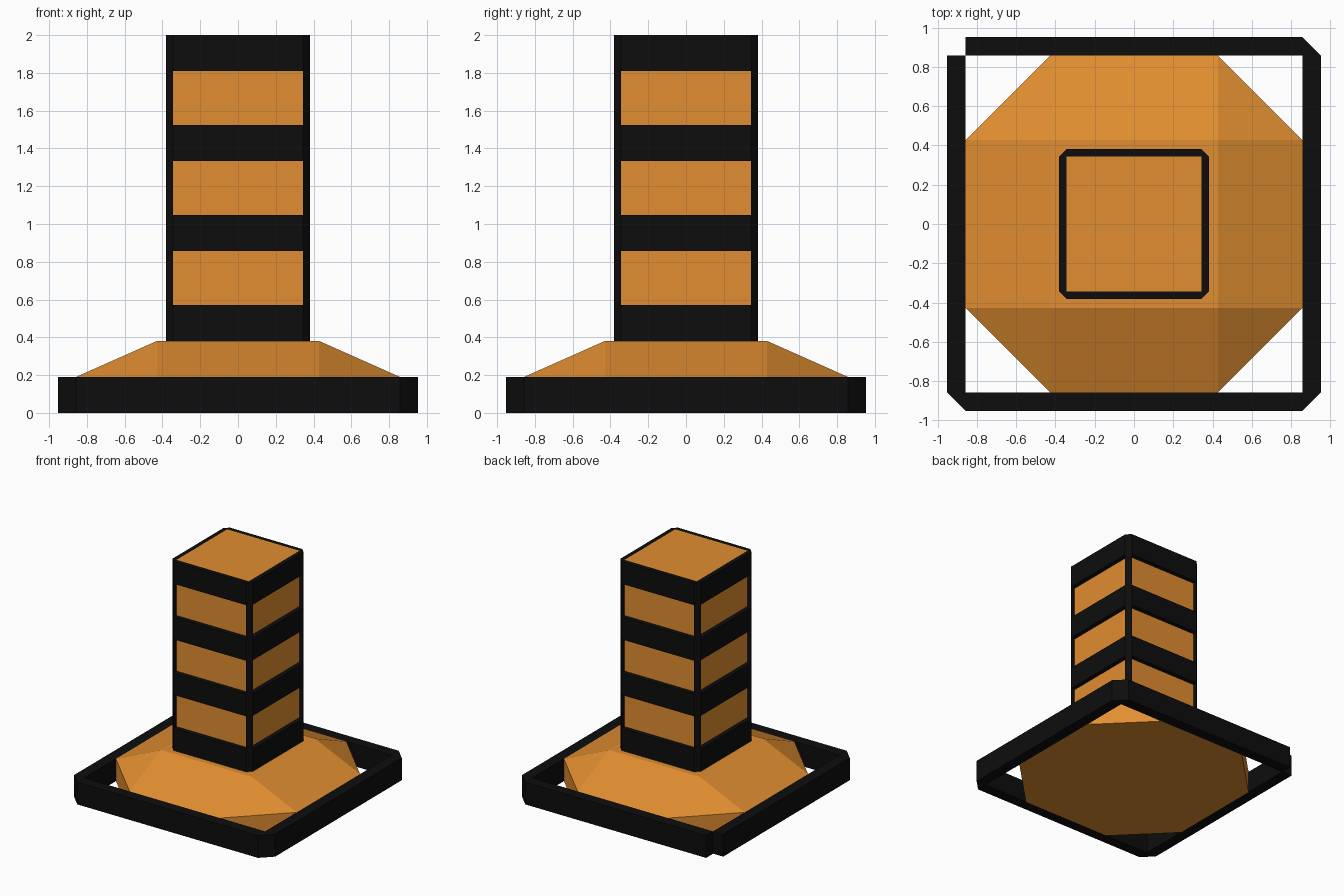
import bpy, bmesh
from math import cos, sin, pi

if "Cube" in bpy.data.objects:
    bpy.data.objects.remove(bpy.data.objects["Cube"])

U = 2 / 21  # modelling grid step


def material(name, rgb):
    m = bpy.data.materials.new(name)
    m.diffuse_color = (*rgb, 1)
    m.use_nodes = True
    m.node_tree.nodes["Principled BSDF"].inputs["Base Color"].default_value = m.diffuse_color
    return m


ORANGE = material("orange", (0.75, 0.27, 0.03))
BLACK = material("black", (0.004, 0.004, 0.004))


def add_prism(bm, pts, z0, z1):
    """Extrude a counter-clockwise outline from z0 to z1 (grid steps)."""
    face = bm.faces.new([bm.verts.new((x * U, y * U, z0 * U)) for x, y in pts])
    top = bmesh.ops.extrude_face_region(bm, geom=[face])["geom"]
    bmesh.ops.translate(bm, vec=(0, 0, (z1 - z0) * U),
                        verts=[g for g in top if isinstance(g, bmesh.types.BMVert)])


def turn(pts, k):
    """Rotate an outline by k quarter turns."""
    c, s = round(cos(k * pi / 2)), round(sin(k * pi / 2))
    return [(x * c - y * s, x * s + y * c) for x, y in pts]


def finish(bm, name, mat):
    bmesh.ops.recalc_face_normals(bm, faces=bm.faces)
    me = bpy.data.meshes.new(name)
    bm.to_mesh(me)
    bm.free()
    me.materials.append(mat)
    ob = bpy.data.objects.new(name, me)
    bpy.context.collection.objects.link(ob)
    return ob


def rails(name, inner, outer, z0, z1):
    """Four straight bars around a square."""
    bm = bmesh.new()
    bar = [(-inner, -outer), (inner, -outer), (inner, -inner), (-inner, -inner)]
    for k in range(4):
        add_prism(bm, turn(bar, k), z0, z1)
    finish(bm, name, BLACK)


def corners(name, inner, outer, z0, z1, turns):
    """Triangular posts filling the corners; turn 0 is front right."""
    bm = bmesh.new()
    tri = [(inner, -inner), (inner, -outer), (outer, -inner)]
    for k in turns:
        add_prism(bm, turn(tri, k), z0, z1)
    finish(bm, name, BLACK)


# Base frame: the back left corner piece is missing
rails("base_frame_rails", 9, 10, 0, 2)
corners("base_frame_corners", 9, 10, 0, 2, (0, 1, 3))

# Octagonal foot with sides sloping up to a square top
bm = bmesh.new()
octagon = [p for k in range(4) for p in turn([(-4.5, -9), (4.5, -9)], k)]
low, mid = ([bm.verts.new((x * U, y * U, z * U)) for x, y in octagon] for z in (0, 2))
top = [bm.verts.new((x * U, y * U, 4 * U)) for x, y in
       [turn([(4.5, -4.5)], k)[0] for k in range(4)]]
bm.faces.new(low[::-1])
bm.faces.new(top)
for i in range(8):
    bm.faces.new((low[i], low[(i + 1) % 8], mid[(i + 1) % 8], mid[i]))
for k in range(4):
    a, b, c = mid[2 * k], mid[2 * k + 1], mid[(2 * k + 2) % 8]
    bm.faces.new((a, b, top[k], top[k - 1]))
    bm.faces.new((b, c, top[k]))
finish(bm, "foot", ORANGE)

# Pillar core
bm = bmesh.new()
add_prism(bm, [turn([(3.6, -3.6)], k)[0] for k in range(4)], 4, 21)
finish(bm, "pillar_core", ORANGE)

# Raised bands and corner posts around the pillar
for i in range(4):
    rails(f"pillar_band_{i + 1}", 3.6, 4, 4 + 5 * i, 6 + 5 * i)
corners("pillar_corner_posts", 3.6, 4, 4, 21, range(4))
